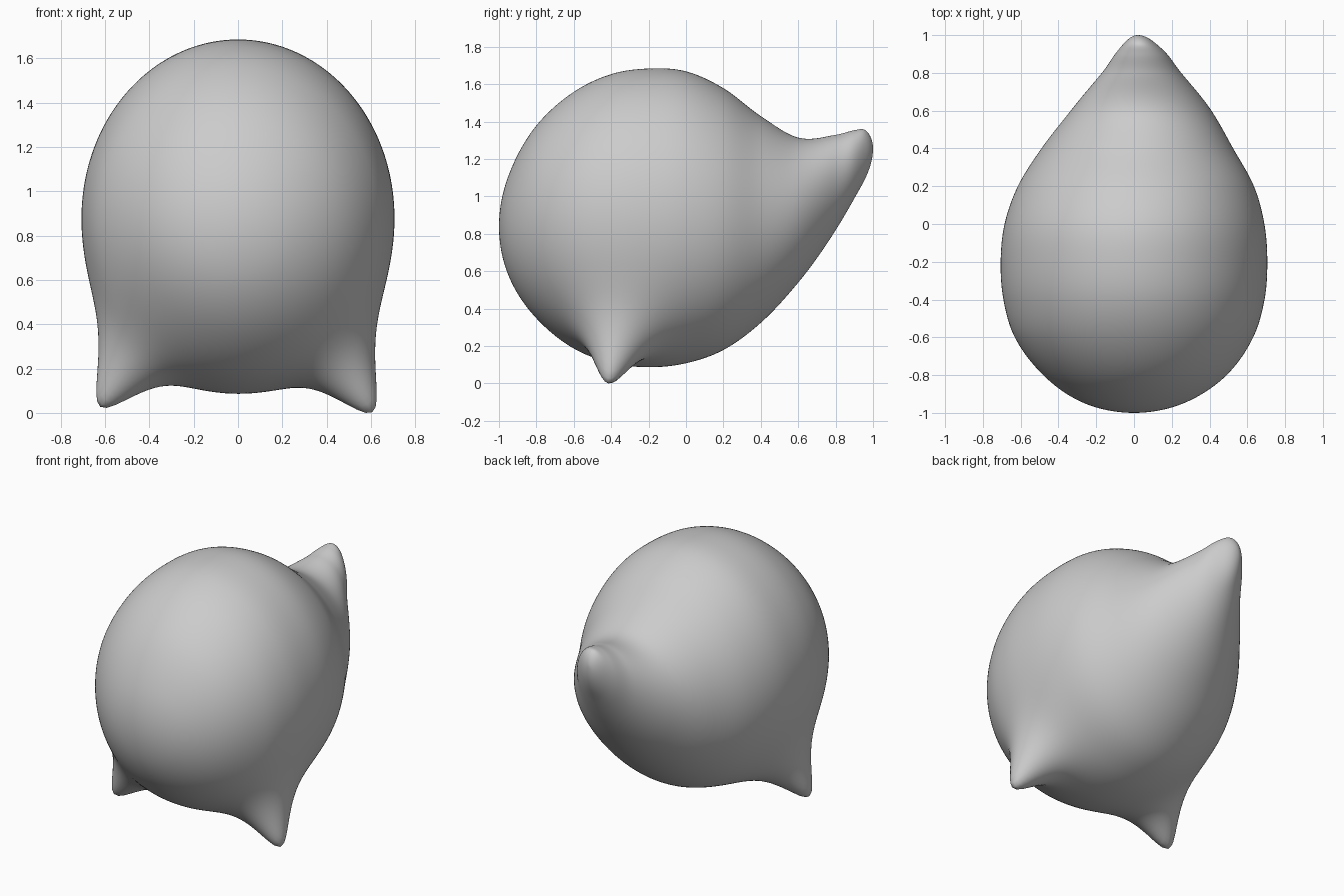
import bpy, bmesh
from math import acos, cos, sin, pi, sqrt, exp, degrees
from mathutils import Vector

if "Cube" in bpy.data.objects:
    bpy.data.objects.remove(bpy.data.objects["Cube"])

# Cross-sections along the body: y, bottom z, top z, left x, right x
SECTIONS = [
    (-1.0, .86, .86, 0, 0),
    (-.95, .60, 1.13, -.26, .26),
    (-.8, .37, 1.40, -.48, .49),
    (-.6, .21, 1.58, -.63, .63),
    (-.4, .135, 1.675, -.69, .69),
    (-.2, .11, 1.705, -.705, .705),
    (0, .13, 1.69, -.685, .69),
    (.2, .20, 1.60, -.615, .635),
    (.4, .345, 1.45, -.49, .525),
    (.6, .56, 1.335, -.335, .41),
    (.8, .84, 1.35, -.17, .25),
    (.9, 1.01, 1.375, -.10, .175),
    (.96, 1.12, 1.375, -.05, .11),
    (1.0, 1.28, 1.28, .02, .02),
]
RINGS, SEGS = 200, 240
CENTRE = Vector((0, -.25, .9))
FEET = [Vector((-.635, -.42, .025)), Vector((.62, -.42, 0))]

T = [acos(-s[0]) for s in SECTIONS]
V = [s[1:] for s in SECTIONS]


def slope(i, c):
    a, b = max(i - 1, 0), min(i + 1, len(T) - 1)
    return (V[b][c] - V[a][c]) / (T[b] - T[a])


def section(t):
    """Smoothly interpolated cross-section at polar parameter t."""
    i = max(k for k in range(len(T) - 1) if T[k] <= t)
    h = T[i + 1] - T[i]
    u = (t - T[i]) / h
    return [(2*u**3 - 3*u*u + 1) * V[i][c] + (u**3 - 2*u*u + u) * h * slope(i, c)
            + (3*u*u - 2*u**3) * V[i + 1][c] + (u**3 - u*u) * h * slope(i + 1, c)
            for c in range(4)]


# Teardrop body with a tail, lofted from ellipses
points = [Vector((0, -1, .86))]
for r in range(1, RINGS):
    t = pi * r / RINGS
    zb, zt, xl, xr = section(t)
    for s in range(SEGS):
        a = 2 * pi * s / SEGS
        points.append(Vector(((xl + xr) / 2 + (xr - xl) / 2 * cos(a), -cos(t),
                              (zb + zt) / 2 + (zt - zb) / 2 * sin(a))))
points.append(Vector((.02, 1, 1.28)))

# Two pointed feet pulled out of the underside
offsets = [0.0] * len(points)
rays = [p - CENTRE for p in points]
for tip in FEET:
    axis = tip - CENTRE
    d = axis.normalized()
    out = Vector((1 if tip.x > 0 else -1, 0, 0))
    out = (out - d * out.dot(d)).normalized()
    nearest = max(rays, key=lambda v: v.normalized().dot(d))
    height = axis.length - nearest.length
    for i, v in enumerate(rays):
        n = v.normalized()
        ang = degrees(acos(max(-1, min(1, n.dot(d)))))
        side = n - d * n.dot(d)
        k = 7.9 + 1.7 * side.dot(out) / max(side.length, .03)
        offsets[i] += height * exp(-(sqrt(ang * ang + 4) - 2) / k)

bm = bmesh.new()
vs = [bm.verts.new(p + v.normalized() * o) for p, v, o in zip(points, rays, offsets)]
for s in range(SEGS):
    n = (s + 1) % SEGS
    bm.faces.new((vs[0], vs[1 + s], vs[1 + n]))
    for r in range(RINGS - 2):
        a, b = 1 + r * SEGS, 1 + (r + 1) * SEGS
        bm.faces.new((vs[a + s], vs[b + s], vs[b + n], vs[a + n]))
    last = 1 + (RINGS - 2) * SEGS
    bm.faces.new((vs[last + s], vs[-1], vs[last + n]))

# Soften the surface slightly
for _ in range(4):
    bmesh.ops.smooth_vert(bm, verts=bm.verts, factor=.5, use_axis_x=True,
                          use_axis_y=True, use_axis_z=True)
bmesh.ops.recalc_face_normals(bm, faces=bm.faces)
for f in bm.faces:
    f.smooth = True
low = min(v.co.z for v in bm.verts)
for v in bm.verts:
    v.co.z -= low

mesh = bpy.data.meshes.new("body")
bm.to_mesh(mesh)
bm.free()
bpy.context.collection.objects.link(bpy.data.objects.new("body", mesh))
